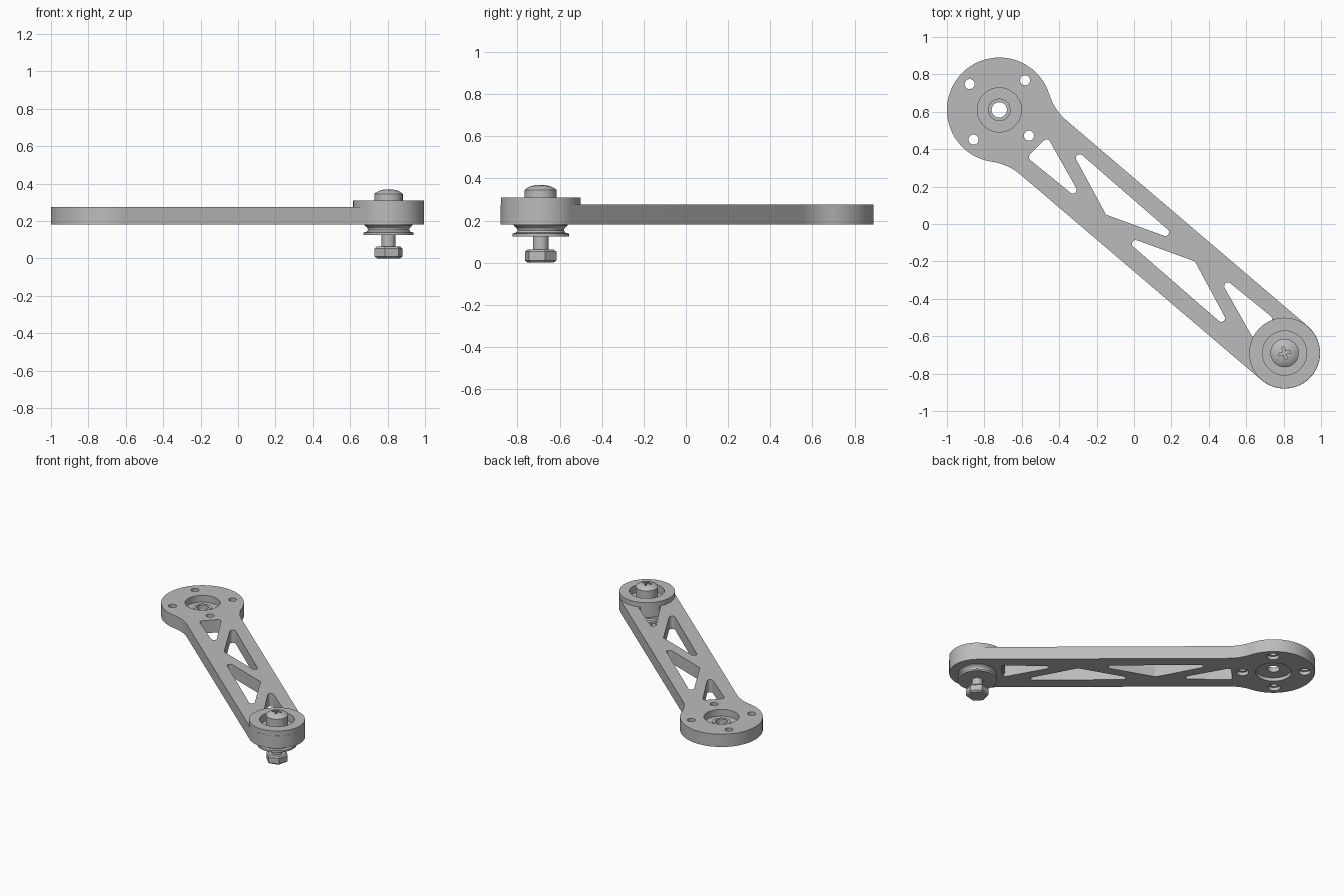
import bpy, bmesh
from math import pi, cos, sin, atan2, hypot, tan, radians
from mathutils import Vector

if "Cube" in bpy.data.objects:
    bpy.data.objects.remove(bpy.data.objects["Cube"], do_unlink=True)

metal = bpy.data.materials.new("machined_grey")
metal.use_nodes = True
metal.diffuse_color = (0.5, 0.5, 0.5, 1)
metal.node_tree.nodes["Principled BSDF"].inputs["Base Color"].default_value = (0.5, 0.5, 0.5, 1)

PIVOT = Vector((-0.72, 0.61))   # large mounting end
TIP = Vector((0.805, -0.69))    # bolted end
AXIS = (TIP - PIVOT).normalized()
SIDE = Vector((-AXIS.y, AXIS.x))
LENGTH = (TIP - PIVOT).length
BOTTOM, TOP, HUB_TOP = 0.18, 0.275, 0.31


def finish(name, bm):
    bmesh.ops.remove_doubles(bm, verts=bm.verts, dist=1e-5)
    bmesh.ops.recalc_face_normals(bm, faces=bm.faces)
    mesh = bpy.data.meshes.new(name)
    bm.to_mesh(mesh)
    bm.free()
    mesh.materials.append(metal)
    obj = bpy.data.objects.new(name, mesh)
    bpy.context.collection.objects.link(obj)
    return obj


def prism(name, points, z0, z1):
    bm = bmesh.new()
    face = bm.faces.new([bm.verts.new((p[0], p[1], z0)) for p in points])
    new = bmesh.ops.extrude_face_region(bm, geom=[face])["geom"]
    bmesh.ops.translate(bm, vec=(0, 0, z1 - z0),
                        verts=[v for v in new if isinstance(v, bmesh.types.BMVert)])
    return finish(name, bm)


def lathe(name, profile, centre, steps=64, turn=0.0):
    bm = bmesh.new()
    verts = [bm.verts.new((centre.x + r * cos(turn), centre.y + r * sin(turn), z))
             for r, z in profile]
    edges = [bm.edges.new(pair) for pair in zip(verts, verts[1:])]
    bmesh.ops.spin(bm, geom=verts + edges, cent=(centre.x, centre.y, 0),
                   axis=(0, 0, 1), angle=2 * pi, steps=steps)
    return finish(name, bm)


def disc(name, centre, r, z0, z1, steps=64):
    return lathe(name, [(0, z0), (r, z0), (r, z1), (0, z1)], centre, steps)


def combine(target, tool, operation="DIFFERENCE"):
    mod = target.modifiers.new(operation.lower(), "BOOLEAN")
    mod.operation, mod.object, mod.solver = operation, tool, "EXACT"
    tool.hide_render = True
    bpy.context.view_layer.objects.active = target
    bpy.ops.object.modifier_apply(modifier=mod.name)
    bpy.data.objects.remove(tool, do_unlink=True)


def arc(a, o, r, start, end, steps):
    """Arc in arm coordinates: a along the arm, o across it."""
    angles = [start + (end - start) * i / steps for i in range(steps + 1)]
    return [PIVOT + AXIS * (a + r * cos(t)) + SIDE * (o + r * sin(t)) for t in angles]


def rounded(corners, r=0.02, steps=6):
    """Polygon with its corners replaced by arcs."""
    out = []
    for i, corner in enumerate(corners):
        p = Vector(corner)
        u = (Vector(corners[i - 1]) - p).normalized()
        v = (Vector(corners[(i + 1) % len(corners)]) - p).normalized()
        half = u.angle(v) / 2
        c = p + (u + v).normalized() * (r / sin(half))
        s, e = p + u * (r / tan(half)) - c, p + v * (r / tan(half)) - c
        a0 = atan2(s.y, s.x)
        sweep = (atan2(e.y, e.x) - a0 + pi) % (2 * pi) - pi
        out += [c + Vector((cos(a0 + sweep * k / steps), sin(a0 + sweep * k / steps))) * r
                for k in range(steps + 1)]
    return out


# Arm outline: large round end, blended into a parallel bar with a round tip
HALF, BIG, FILLET, BLEND = 0.19, 0.28, 0.30, 0.31
t = atan2(HALF + FILLET, BLEND)
outline = arc(0, 0, BIG, t, 2 * pi - t, 48)
outline += arc(BLEND, -HALF - FILLET, FILLET, pi - t, pi / 2, 8)
outline += arc(LENGTH, 0, HALF, -pi / 2, pi / 2, 32)
outline += arc(BLEND, HALF + FILLET, FILLET, -pi / 2, t - pi, 8)
clean = [p for i, p in enumerate(outline) if (p - outline[i - 1]).length > 1e-3]
arm = prism("arm", clean, BOTTOM, TOP)

# Truss windows, repeated by a half turn about the bar's middle
windows = [[(-0.572, 0.356), (-0.463, 0.465), (-0.257, 0.10)],
           [(-0.36, 0.44), (0.262, -0.10), (-0.15, 0.05)]]
for w in windows:
    for pts in (w, [(0.176 - x, -0.15 - y) for x, y in w]):
        combine(arm, prism("window_cutter", rounded(pts), 0.1, 0.4))

# Raised hub with a recess around the screw
combine(arm, disc("hub", TIP, HALF - 0.001, BOTTOM + 0.02, HUB_TOP), "UNION")
combine(arm, disc("hub_recess_cutter", TIP, 0.118, 0.255, 0.4))

# Recesses and bore of the large end
combine(arm, lathe("top_recess_cutter", [(0, 0.4), (0.118, 0.4), (0.118, 0.225), (0.06, 0.225),
                                         (0.06, 0.24), (0, 0.24)], PIVOT))
combine(arm, disc("bottom_recess_cutter", PIVOT, 0.122, 0.1, 0.205))
combine(arm, disc("bore_cutter", PIVOT, 0.041, 0.1, 0.4, 32))

# Four mounting holes, counterbored from below
for k in range(4):
    a = radians(-41 + 90 * k)
    c = PIVOT + Vector((cos(a), sin(a))) * 0.21
    combine(arm, disc("hole_cutter", c, 0.027, 0.1, 0.4, 24))
    combine(arm, disc("counterbore_cutter", c, 0.042, 0.1, 0.205, 24))

# Flanged bushing under the hub
bushing = lathe("bushing", [(0, 0.19), (0.128, 0.19), (0.128, 0.176), (0.113, 0.163), (0.110, 0.152),
                            (0.118, 0.142), (0.134, 0.138), (0.134, 0.124), (0, 0.124)], TIP)

# Screw: shank, round collar and low dome with a cross slot
screw = lathe("screw", [(0, 0.05), (0.037, 0.05), (0.037, 0.24), (0.076, 0.24), (0.076, 0.345),
                        (0.064, 0.354), (0.046, 0.363), (0.024, 0.368), (0, 0.37)], TIP, 48)
ARM, SLOT = 0.033, 0.007
cross = [(ARM, -SLOT), (ARM, SLOT), (SLOT, SLOT)]
turned = []
for k in range(4):
    a = k * pi / 2 + radians(15)
    turned += [(TIP.x + x * cos(a) - y * sin(a), TIP.y + x * sin(a) + y * cos(a)) for x, y in cross]
combine(screw, prism("slot_cutter", turned, 0.335, 0.4))

# Chamfered hexagonal nut
nut = lathe("hex_nut", [(0, 0), (0.064, 0), (0.077, 0.01), (0.077, 0.052), (0.066, 0.062), (0, 0.062)],
            TIP, 6, radians(15))

for obj in (arm, bushing, screw, nut):
    bpy.ops.object.select_all(action="DESELECT")
    obj.select_set(True)
    bpy.context.view_layer.objects.active = obj
    bpy.ops.object.shade_smooth_by_angle(angle=radians(30))
